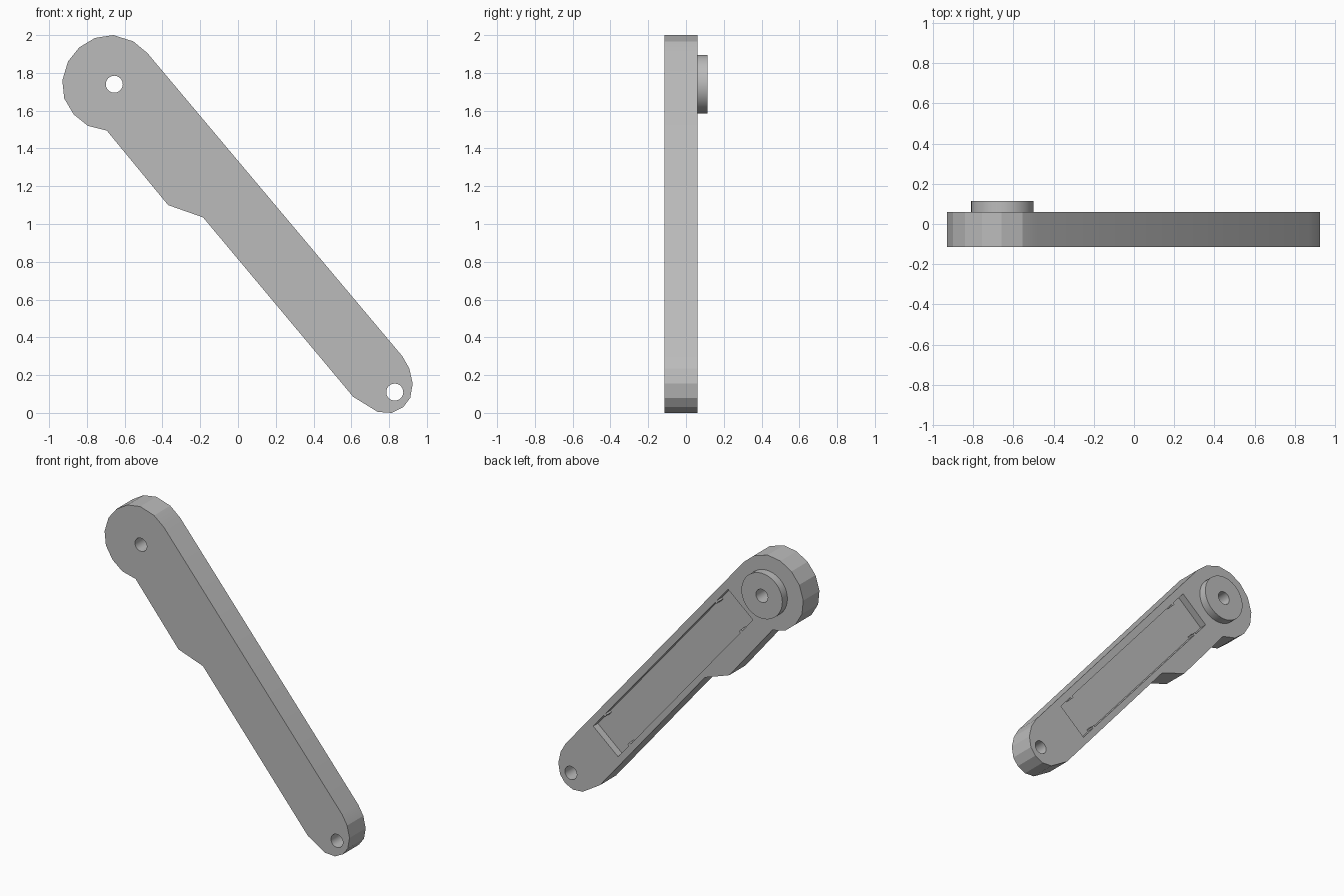
import bpy, bmesh, math
from mathutils import Matrix, Vector

if "Cube" in bpy.data.objects:
    bpy.data.objects.remove(bpy.data.objects["Cube"])

grey = bpy.data.materials.new("plain grey")
grey.use_nodes = True
grey.diffuse_color = (0.5, 0.5, 0.5, 1)
grey.node_tree.nodes["Principled BSDF"].inputs["Base Color"].default_value = (0.5, 0.5, 0.5, 1)

FRONT, BACK, BOSS_BACK = -0.115, 0.06, 0.115
TOP_PIVOT, LOW_PIVOT = (-0.655, 1.74), (0.83, 0.11)
ALONG = Vector((-0.645, 0, 0.764))   # up the arm
ACROSS = Vector((0.764, 0, 0.645))   # towards its upper edge


def prism(name, points, y0, y1):
    """Extrude an x-z outline from y0 to y1."""
    bm = bmesh.new()
    face = bm.faces.new([bm.verts.new((x, y0, z)) for x, z in points])
    ext = bmesh.ops.extrude_face_region(bm, geom=[face])
    verts = [v for v in ext["geom"] if isinstance(v, bmesh.types.BMVert)]
    bmesh.ops.translate(bm, vec=(0, y1 - y0, 0), verts=verts)
    bmesh.ops.recalc_face_normals(bm, faces=bm.faces)
    mesh = bpy.data.meshes.new(name)
    bm.to_mesh(mesh)
    bm.free()
    mesh.materials.append(grey)
    obj = bpy.data.objects.new(name, mesh)
    bpy.context.collection.objects.link(obj)
    return obj


def disc(name, centre, radius, y0, y1, sides=40):
    ring = [(centre[0] + radius * math.cos(math.tau * i / sides),
             centre[1] + radius * math.sin(math.tau * i / sides)) for i in range(sides)]
    return prism(name, ring, y0, y1)


def arm_points(pairs):
    """Turn (along, across) pairs into x-z points."""
    return [((ALONG * t + ACROSS * n).x, (ALONG * t + ACROSS * n).z) for t, n in pairs]


def cut(target, cutter):
    mod = target.modifiers.new("cut", "BOOLEAN")
    mod.operation, mod.solver, mod.object = "DIFFERENCE", "EXACT", cutter
    cutter.hide_render = True
    cutter.hide_set(True)


# Arm outline, clockwise from the top
outline = [(-0.66, 2.0), (-0.555, 1.967), (-0.48, 1.905), (0.87, 0.30), (0.907, 0.235),
           (0.925, 0.155), (0.912, 0.08), (0.875, 0.03), (0.815, 0.0), (0.74, 0.005),
           (0.61, 0.085), (-0.185, 1.035), (-0.37, 1.10), (-0.695, 1.495), (-0.795, 1.52),
           (-0.87, 1.58), (-0.92, 1.665), (-0.93, 1.76), (-0.9, 1.86), (-0.84, 1.935),
           (-0.757, 1.985)]
arm = prism("arm", outline, FRONT, BACK)

# Round boss behind the upper pivot
boss = disc("pivot_boss", TOP_PIVOT, 0.155, BACK, BOSS_BACK)

# Pocket in the back, with two small tabs on each long side
LOW, HIGH, T0, T1, TAB = 0.565, 0.812, -0.063, 1.52, 0.012
side = [T0]
pocket_low = [(T0, LOW)]
pocket_high = [(T0, HIGH)]
for t in (0.06, 1.37):
    for edge, n, step in ((pocket_low, LOW, TAB), (pocket_high, HIGH, -TAB)):
        edge += [(t, n), (t, n + step), (t + 0.025, n + step), (t + 0.025, n)]
pocket_low.append((T1, LOW))
pocket_high.append((T1, HIGH))
pocket = prism("pocket_cutter", arm_points(pocket_low + pocket_high[::-1]), BACK - 0.05, BACK + 0.05)
cut(arm, pocket)

# Pivot holes
for name, centre in (("upper_hole_cutter", TOP_PIVOT), ("lower_hole_cutter", LOW_PIVOT)):
    hole = disc(name, centre, 0.045, -0.3, 0.3, 32)
    cut(arm, hole)
    if centre == TOP_PIVOT:
        cut(boss, hole)

# Smooth the round boss and the holes, keeping the arm's facets
for obj in (arm, boss):
    bpy.ops.object.select_all(action="DESELECT")
    bpy.context.view_layer.objects.active = obj
    obj.select_set(True)
    for mod in list(obj.modifiers):
        bpy.ops.object.modifier_apply(modifier=mod.name)
    bpy.ops.object.shade_smooth_by_angle(angle=math.radians(14))
